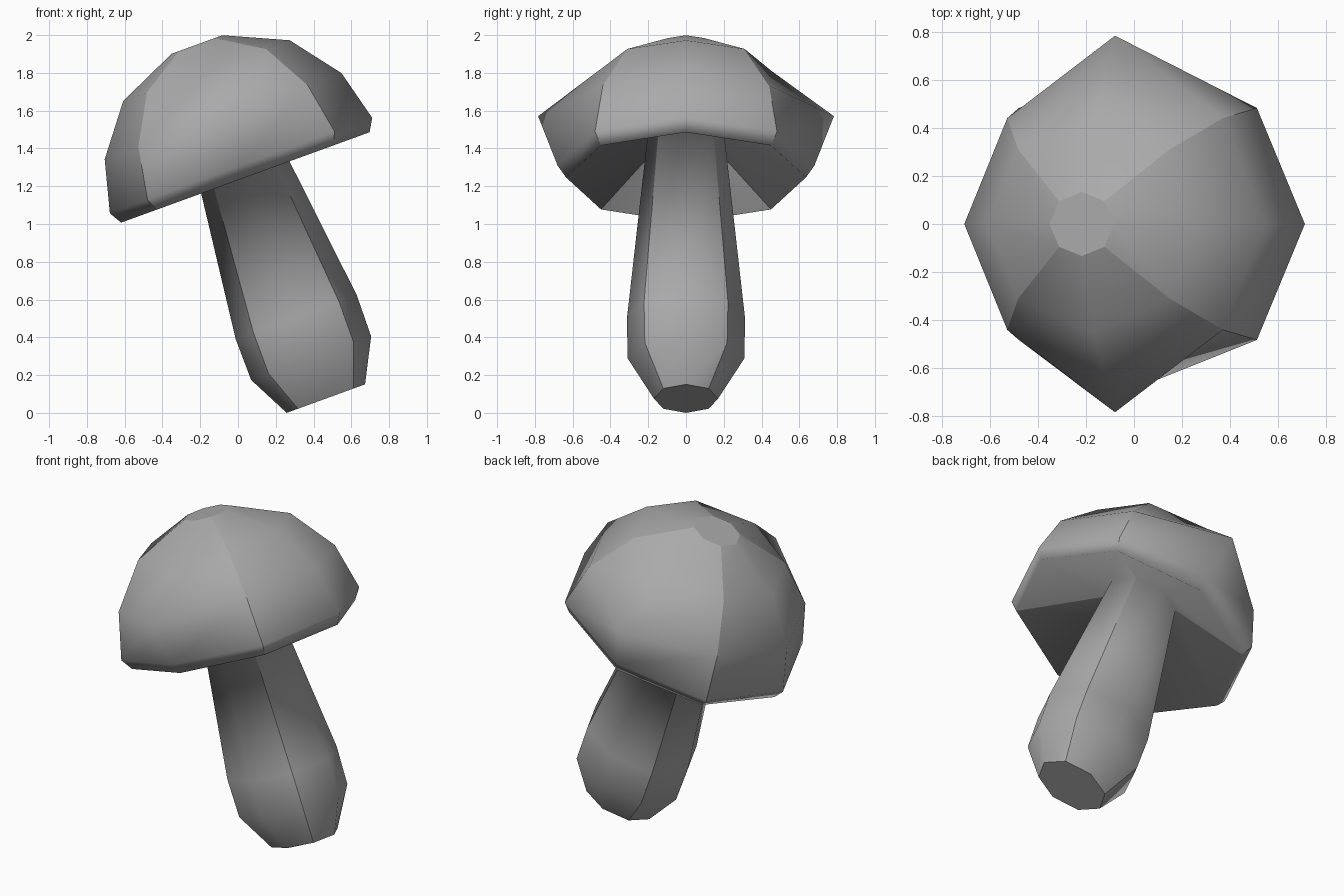
import bpy, bmesh
from math import radians
from mathutils import Matrix, Vector

if "Cube" in bpy.data.objects:
    bpy.data.objects.remove(bpy.data.objects["Cube"])

TILT = radians(20)
# local axis frame: leans toward -x, centre line offset along the tilted x
FRAME = Matrix.Rotation(-TILT, 4, 'Y') @ Matrix.Translation((0.463, 0, -0.005))


def ring_points(w, rx, ry, dx, dy):
    """Eight points: axis radii rx, ry and diagonal corner (dx, dy)."""
    return [Vector((x, y, w)) for x, y in (
        (rx, 0), (dx, dy), (0, ry), (-dx, dy),
        (-rx, 0), (-dx, -dy), (0, -ry), (dx, -dy))]


def lofted(name, rings, sharp_rings):
    bm = bmesh.new()
    loops = [[bm.verts.new(FRAME @ p) for p in ring_points(*r)] for r in rings]
    for lo, hi in zip(loops, loops[1:]):
        for j in range(8):
            k = (j + 1) % 8
            bm.faces.new((lo[j], lo[k], hi[k]))
            bm.faces.new((lo[j], hi[k], hi[j]))
    bm.faces.new(loops[0][::-1])
    bm.faces.new(loops[-1])
    for f in bm.faces:
        f.smooth = True
    # creases along the four diagonals and around chosen rings
    for lo, hi in zip(loops, loops[1:]):
        for j in (1, 3, 5, 7):
            bm.edges.get((lo[j], hi[j])).smooth = False
    for i in sharp_rings:
        for j in range(8):
            bm.edges.get((loops[i][j], loops[i][(j + 1) % 8])).smooth = False
    bmesh.ops.recalc_face_normals(bm, faces=bm.faces)
    me = bpy.data.meshes.new(name)
    bm.to_mesh(me)
    bm.free()
    ob = bpy.data.objects.new(name, me)
    bpy.context.collection.objects.link(ob)
    return ob


# one continuous skin: swollen stem, hollow underside, rim, bulging domed cap
mushroom = lofted("mushroom", [
    (-0.083, 0.221, 0.17, 0.157, 0.12),     # foot
    (0.145, 0.338, 0.31, 0.24, 0.218),
    (0.376, 0.341, 0.312, 0.241, 0.222),
    (1.40, 0.221, 0.203, 0.156, 0.143),     # stem meets the hollow underside
    (1.163, 0.70, 0.635, 0.495, 0.45),      # rim
    (1.230, 0.739, 0.68, 0.527, 0.482),
    (1.508, 0.667, 0.783, 0.477, 0.44),
    (1.765, 0.469, 0.45, 0.335, 0.31),
    (1.912, 0.143, 0.133, 0.10, 0.095),     # flat top
], (0, 8))

# darker grey
mat = bpy.data.materials.new("dark_grey")
mat.diffuse_color = (0.4, 0.4, 0.4, 1)
mat.use_nodes = True
mat.node_tree.nodes["Principled BSDF"].inputs["Base Color"].default_value = mat.diffuse_color
mushroom.data.materials.append(mat)
